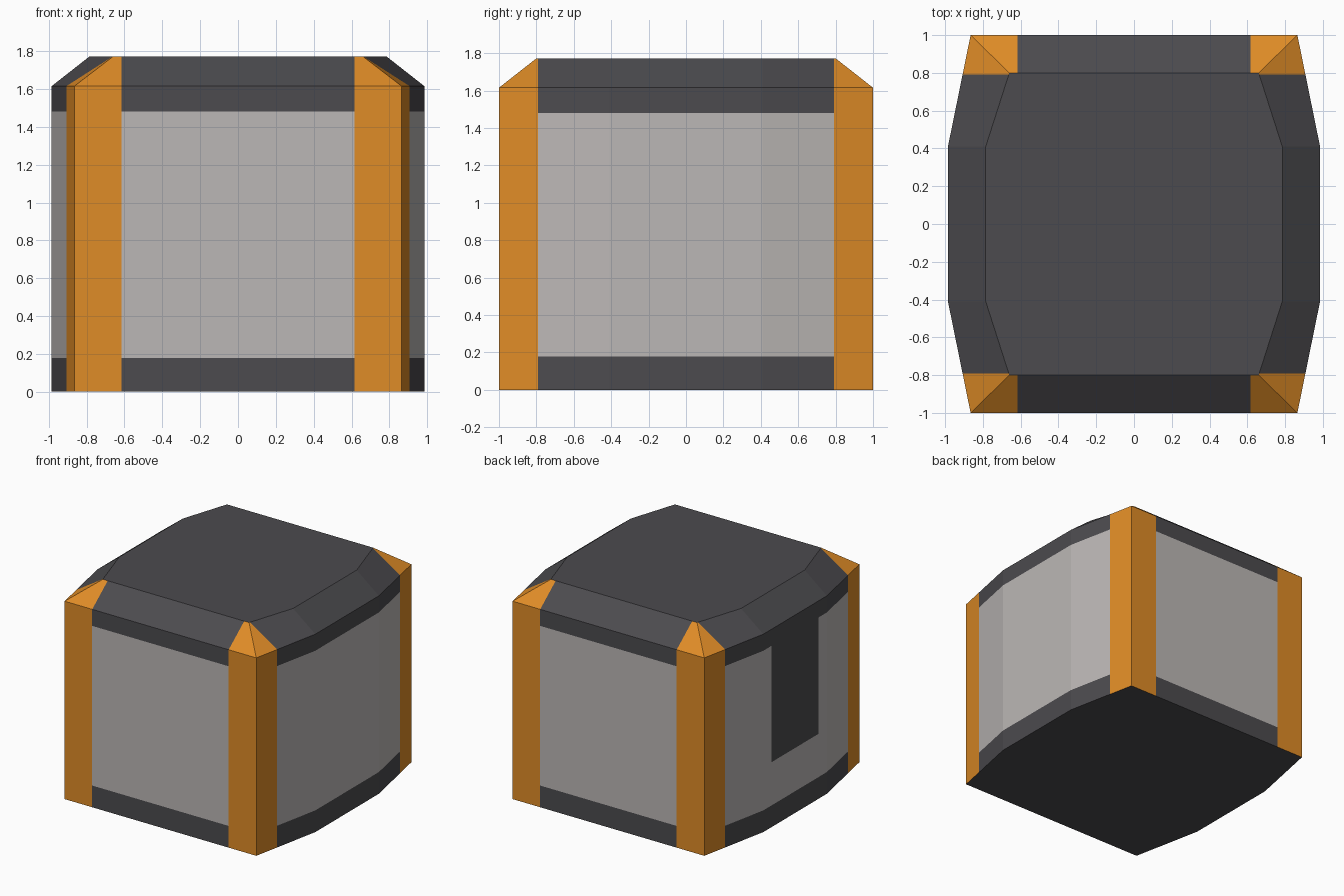
import bpy, bmesh
from mathutils import Vector

if "Cube" in bpy.data.objects:
    bpy.data.objects.remove(bpy.data.objects["Cube"])


def material(name, rgb):
    m = bpy.data.materials.new(name)
    m.diffuse_color = (*rgb, 1.0)
    m.use_nodes = True
    m.node_tree.nodes["Principled BSDF"].inputs["Base Color"].default_value = m.diffuse_color
    return m


def octagon(bm, corner, side, z):
    """Ring of eight vertices from one corner point and one side point."""
    (cx, cy), (sx, sy) = corner, side
    pts = [(cx, -cy), (sx, -sy), (sx, sy), (cx, cy),
           (-cx, cy), (-sx, sy), (-sx, -sy), (-cx, -cy)]
    return [bm.verts.new((x, y, z)) for x, y in pts]


def cut(bm, co, no, keep=lambda f: True):
    """Slice the faces chosen by keep along a plane."""
    faces = [f for f in bm.faces if keep(f)]
    geom = set(faces)
    for f in faces:
        geom.update(f.edges)
        geom.update(f.verts)
    bmesh.ops.bisect_plane(bm, geom=list(geom), dist=1e-5,
                           plane_co=Vector(co), plane_no=Vector(no))
    bm.normal_update()


DARK, GREY, ORANGE = 0, 1, 2
bm = bmesh.new()

# Crate shell: bowed side walls, sloped rim, flat lid and floor
rings = [octagon(bm, (0.865, 1.0), (0.985, 0.41), 0.0),
         octagon(bm, (0.865, 1.0), (0.985, 0.41), 1.615),
         octagon(bm, (0.66, 0.80), (0.785, 0.41), 1.772)]
for lo, hi in zip(rings, rings[1:]):
    for i in range(8):
        j = (i + 1) % 8
        bm.faces.new((lo[i], lo[j], hi[j], hi[i]))
bm.faces.new(rings[-1])
bm.faces.new(rings[0][::-1])
bm.normal_update()


def is_wall(f):
    return abs(f.normal.z) < 0.05


def is_end(f):
    return abs(f.normal.y) > abs(f.normal.x)


def is_flat(f):
    return abs(f.normal.z) > 0.95


# Cut lines for corner posts and trim bands
for s in (-1, 1):
    cut(bm, (s * 0.616, 0, 0), (1, 0, 0), lambda f: not is_flat(f) and is_end(f))
    cut(bm, (0, s * 0.792, 0), (0, 1, 0), lambda f: not is_flat(f) and not is_end(f))
for z in (0.177, 1.48):
    cut(bm, (0, 0, z), (0, 0, 1), is_wall)


# Cut lines for the dark strip on the left side
def left_panel(f):
    c = f.calc_center_median()
    return f.normal.x < -0.99 and 0.2 < c.z < 1.45


for s in (-1, 1):
    cut(bm, (0, s * 0.302, 0), (0, 1, 0), left_panel)
cut(bm, (0, 0, 0.53), (0, 0, 1), lambda f: left_panel(f) and abs(f.calc_center_median().y) < 0.1)

# Colour by position
for f in bm.faces:
    c = f.calc_center_median()
    f.material_index = DARK
    if is_flat(f):
        continue
    post = abs(c.x) > 0.616 if is_end(f) else abs(c.y) > 0.792
    strip = left_panel(f) and abs(c.y) < 0.1 and c.z > 0.53
    if post:
        f.material_index = ORANGE
    elif is_wall(f) and 0.177 < c.z < 1.48 and not strip:
        f.material_index = GREY

mesh = bpy.data.meshes.new("crate_body")
bm.to_mesh(mesh)
bm.free()
for m in (material("dark_trim", (0.072, 0.070, 0.077)),
          material("grey_panel", (0.50, 0.475, 0.465)),
          material("orange_post", (0.74, 0.262, 0.020))):
    mesh.materials.append(m)
bpy.context.collection.objects.link(bpy.data.objects.new("crate_body", mesh))
